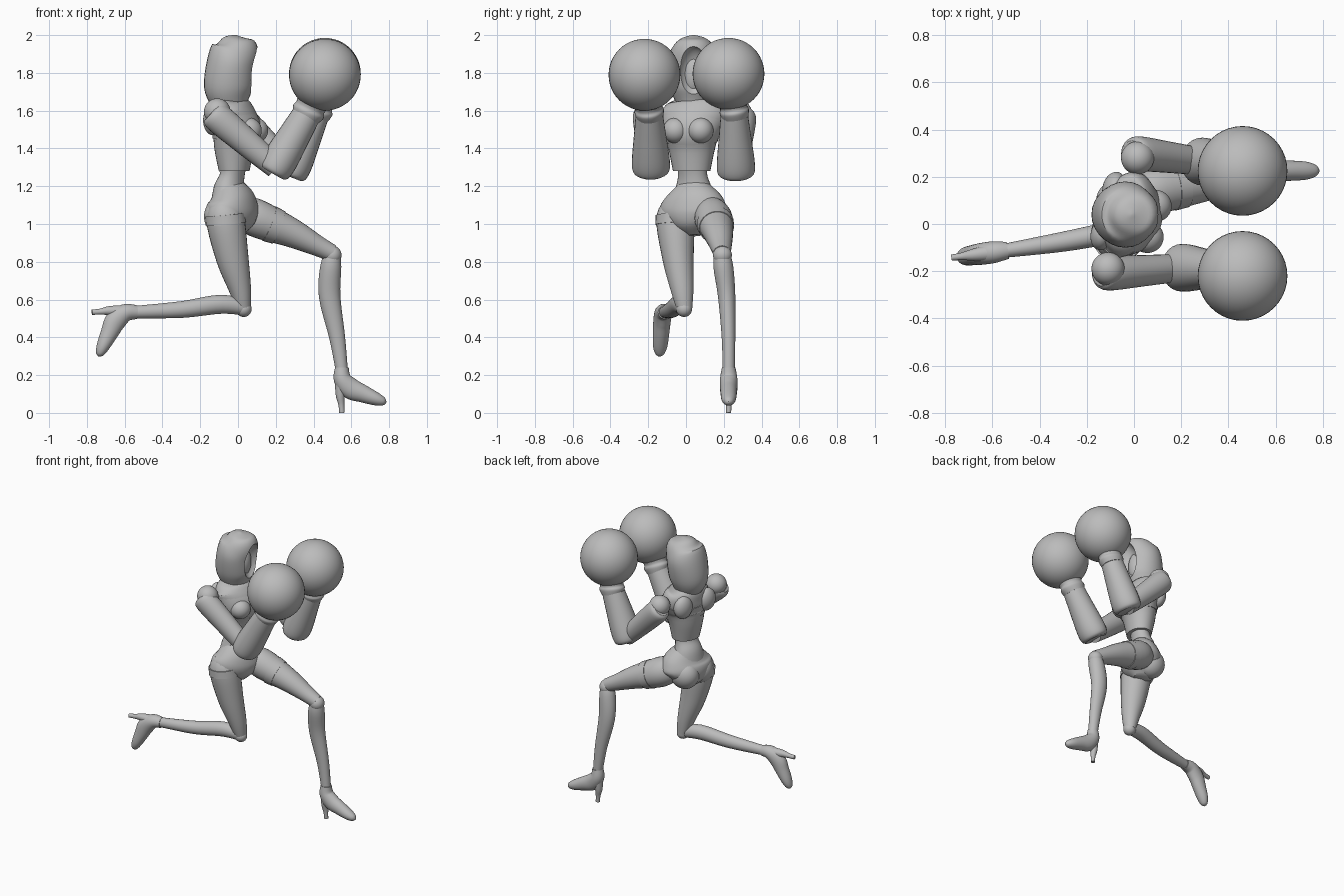
import bpy, bmesh, math
from mathutils import Vector, Matrix

if "Cube" in bpy.data.objects:
    bpy.data.objects.remove(bpy.data.objects["Cube"], do_unlink=True)

grey = bpy.data.materials.new("plain_grey")
grey.use_nodes = True
grey.diffuse_color = (0.5, 0.5, 0.5, 1)
grey.node_tree.nodes["Principled BSDF"].inputs["Base Color"].default_value = (0.5, 0.5, 0.5, 1)
parts = []


def finish(name, bm):
    bmesh.ops.recalc_face_normals(bm, faces=bm.faces[:])
    mesh = bpy.data.meshes.new(name)
    bm.to_mesh(mesh)
    bm.free()
    mesh.materials.append(grey)
    ob = bpy.data.objects.new(name, mesh)
    bpy.context.collection.objects.link(ob)
    parts.append(ob)
    return ob


def ball(name, centre, radii, turn=0.0):
    bm = bmesh.new()
    place = Matrix.Translation(centre) @ Matrix.Rotation(turn, 4, "Z") @ Matrix.Diagonal((*radii, 1))
    bmesh.ops.create_uvsphere(bm, u_segments=40, v_segments=24, radius=1, matrix=place)
    return finish(name, bm)


def spline(rows, t):
    """Smooth blend through rows of equal length"""
    i = min(int(t), len(rows) - 2)
    f = t - i
    a, b, c, d = [rows[max(0, min(len(rows) - 1, i + k))] for k in (-1, 0, 1, 2)]
    return [0.5 * (2 * q + (r - p) * f + (2 * p - 5 * q + 4 * r - s) * f * f
                   + (3 * q - p - 3 * r + s) * f ** 3) for p, q, r, s in zip(a, b, c, d)]


def loft(name, rings, side=(0, 1, 0), seg=28, steps=5):
    """Oval sections (x, y, z, radius along side, other radius) joined into a skin"""
    count = (len(rings) - 1) * steps
    rows = [spline(rings, k / steps) for k in range(count + 1)]
    pts = [Vector(r[:3]) for r in rows]
    side = Vector(side)
    bm = bmesh.new()
    loops = []
    for k, row in enumerate(rows):
        tan = (pts[min(k + 1, count)] - pts[max(k - 1, 0)]).normalized()
        s = (side - tan * side.dot(tan)).normalized()
        d = tan.cross(s)
        ra, rb = max(row[3], 0.003), max(row[4], 0.003)
        loops.append([bm.verts.new(pts[k] + s * ra * math.cos(a) + d * rb * math.sin(a))
                      for a in (2 * math.pi * j / seg for j in range(seg))])
    for lo, hi in zip(loops, loops[1:]):
        for j in range(seg):
            n = (j + 1) % seg
            bm.faces.new((lo[j], lo[n], hi[n], hi[j]))
    bm.faces.new(loops[0])
    bm.faces.new(loops[-1])
    return finish(name, bm)


# Hood with a hollow face opening, face and neck
hood = loft("hood", [(-.045, .04, 1.635, .09, .095), (-.05, .04, 1.72, .125, .13),
                     (-.035, .04, 1.85, .14, .13), (-.012, .04, 1.93, .115, .122),
                     (-.012, .04, 1.98, .07, .075), (-.01, .04, 2.0, .005, .005)])
cutter = ball("opening_cutter", (.13, .04, 1.80), (.1, .085, .145))
cutter.hide_render = True
cut = hood.modifiers.new("opening", "BOOLEAN")
cut.operation, cut.object = "DIFFERENCE", cutter
bpy.context.view_layer.objects.active = hood
bpy.ops.object.modifier_apply(modifier="opening")
parts.remove(cutter)
bpy.data.objects.remove(cutter, do_unlink=True)
ball("face", (-.005, .04, 1.79), (.07, .065, .115))
loft("neck", [(-.05, .04, 1.58, .07, .07), (-.04, .04, 1.66, .055, .055), (-.03, .04, 1.75, .055, .055)])

# Torso, turned slightly
chest_side = Vector((.25, .97, 0))
chest_front = Vector((.97, -.25, 0))
loft("rib_cage", [(-.02, .03, 1.28, .1, .08), (-.02, .03, 1.4, .125, .105), (-.01, .03, 1.5, .155, .125),
                  (-.03, .04, 1.58, .185, .115), (-.05, .04, 1.635, .15, .09),
                  (-.05, .04, 1.665, .06, .05)], chest_side)
loft("chest_band", [(-.017, .03, 1.435, .138, .118), (-.01, .03, 1.5, .161, .131),
                    (-.03, .04, 1.57, .187, .118)], chest_side)
for label, s in (("left", 1), ("right", -1)):
    spot = Vector((0, .03, 1.495)) + chest_front * .075 + chest_side * .068 * s
    ball(label + "_breast_plate", spot, (.07, .068, .068), -.25)
    blade = Vector((-.05, .04, 1.55)) - chest_front * .06 + chest_side * .1 * s
    ball(label + "_shoulder_blade", blade, (.05, .07, .08), -.25)

# Waist and pelvis
hip_side = (.4, .92, 0)
loft("waist", [(-.02, .03, 1.34, .085, .07), (-.03, .035, 1.26, .08, .062),
               (-.045, .04, 1.19, .1, .08), (-.04, .04, 1.13, .13, .1)], hip_side)
loft("pelvis", [(-.045, .04, 1.2, .095, .078), (-.03, .04, 1.13, .165, .115), (-.03, .04, 1.06, .185, .13),
                (-.025, .045, .99, .12, .11), (-.02, .05, .94, .04, .05)], hip_side)
ball("left_buttock", (-.06, .1, 1.04), (.1, .09, .1))
ball("right_buttock", (-.09, -.03, 1.04), (.09, .09, .1))

# Forward left leg
loft("left_thigh", [(.01, .12, 1.08, .07, .08), (.1, .145, 1.03, .1, .1), (.28, .17, .955, .08, .078),
                    (.42, .185, .885, .058, .055), (.5, .19, .845, .045, .045)])
loft("left_thigh_cuff", [(.165, .155, 1.002, .099, .098), (.215, .162, .982, .093, .092)])
ball("left_knee", (.5, .193, .835), (.048, .05, .05))
loft("left_shin", [(.505, .19, .86, .035, .035), (.492, .197, .78, .052, .055), (.485, .215, .62, .046, .057),
                   (.525, .225, .4, .036, .042), (.55, .226, .22, .032, .032)])

# Trailing right leg
loft("right_thigh", [(-.07, -.06, 1.12, .06, .06), (-.068, -.058, 1.03, .1, .1), (-.03, -.042, .82, .083, .086),
                     (.012, -.02, .65, .06, .058), (.03, -.007, .545, .04, .038)])
loft("right_thigh_cuff", [(-.069, -.058, 1.05, .103, .106), (-.064, -.056, 1.0, .106, .107)])
ball("right_knee", (.03, -.01, .55), (.042, .042, .042))
loft("right_shin", [(.045, -.01, .555, .036, .04), (-.09, -.035, .575, .046, .05), (-.3, -.075, .547, .042, .044),
                    (-.56, -.115, .533, .029, .032)])


def boot(label, ankle, down, forward):
    """High-heeled boot laid out in its own forward/down plane"""
    ankle, down, forward = Vector(ankle), Vector(down).normalized(), Vector(forward).normalized()
    side = down.cross(forward)

    def place(rows):
        return [(*(ankle + forward * f + down * d), a, b) for f, d, a, b in rows]
    loft(label + "_boot", place([(0, -.01, .036, .036), (.003, .05, .046, .047), (.045, .1, .046, .056),
                                 (.11, .128, .043, .047), (.18, .156, .038, .035),
                                 (.22, .17, .024, .022), (.235, .174, .005, .005)]), side)
    loft(label + "_heel", place([(-.005, .08, .033, .032), (-.008, .14, .025, .024), (-.003, .185, .016, .016),
                                 (0, .23, .013, .014)]), side)


boot("left", (.55, .226, .23), (0, 0, -1), (1, 0, 0))
boot("right", (-.545, -.113, .533), (-1, -.13, 0), (-.08, -.02, -1))


def arm(label, shoulder, elbow, wrist, glove):
    """Ball shoulder, upper arm, flared forearm, wrist cuff and round glove"""
    shoulder, elbow, wrist, glove = map(Vector, (shoulder, elbow, wrist, glove))
    out = Vector((0, .02 if shoulder.y > 0 else -.02, -.03))
    ball(label + "_shoulder", shoulder, (.07, .07, .07))
    top = shoulder + out
    along = elbow - top

    def ring(base, step, f, a, b):
        return (*(base + step * f), a, b)
    loft(label + "_upper_arm", [ring(top, along, f, a, b) for f, a, b in
                                ((-.1, .05, .055), (0, .072, .078), (.5, .066, .072), (1, .058, .06))])
    along = wrist - elbow
    loft(label + "_forearm", [ring(elbow, along, f, a, b) for f, a, b in
                              ((-.1, .078, .07), (-.04, .098, .088), (.15, .1, .094),
                               (.6, .084, .084), (1, .07, .074))])
    along = glove - wrist
    loft(label + "_cuff", [ring(wrist, along, f, a, b) for f, a, b in
                           ((-.2, .07, .074), (-.02, .078, .088), (.1, .072, .08), (.3, .085, .09))])
    ball(label + "_glove", glove, (.19, .19, .19))


arm("left", (.015, .28, 1.585), (.285, .265, 1.285), (.415, .255, 1.6), (.46, .225, 1.795))
arm("right", (-.11, -.19, 1.595), (.2, -.185, 1.3), (.375, -.195, 1.6), (.46, -.22, 1.79))

# Smooth surfaces with crisp edges
bpy.ops.object.select_all(action="DESELECT")
for ob in parts:
    ob.select_set(True)
bpy.context.view_layer.objects.active = hood
bpy.ops.object.shade_smooth_by_angle(angle=math.radians(35))
